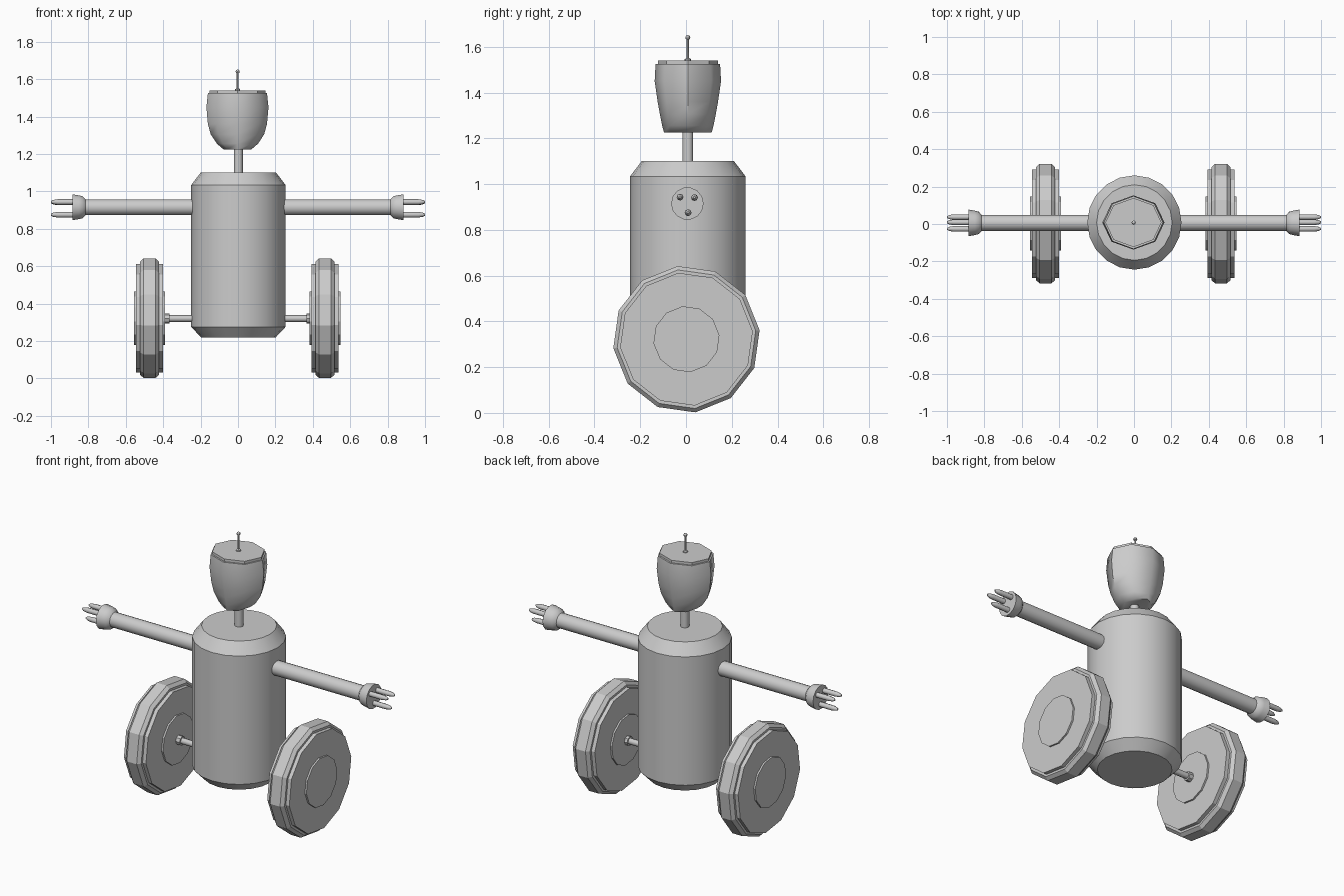
import bpy, bmesh, math
from mathutils import Vector

if "Cube" in bpy.data.objects:
    bpy.data.objects.remove(bpy.data.objects["Cube"])


def lathe(name, rings, sides, centre, axis="Z", phase=0.0, smooth=None):
    """Closed loft of rings (offset along axis, radius a, radius b)."""
    bm = bmesh.new()
    loops = []
    for ring in rings:
        h, ra = ring[0], ring[1]
        rb = ring[2] if len(ring) > 2 else ra
        loop = []
        for i in range(sides):
            t = phase + 2 * math.pi * i / sides
            a, b = ra * math.cos(t), rb * math.sin(t)
            p = Vector((a, b, h)) if axis == "Z" else Vector((h, a, b))
            loop.append(bm.verts.new(p + Vector(centre)))
        loops.append(loop)
    for lo, hi in zip(loops, loops[1:]):
        for i in range(sides):
            j = (i + 1) % sides
            bm.faces.new((lo[i], lo[j], hi[j], hi[i]))
    bm.faces.new(loops[0][::-1])
    bm.faces.new(loops[-1])
    bmesh.ops.recalc_face_normals(bm, faces=bm.faces)
    mesh = bpy.data.meshes.new(name)
    bm.to_mesh(mesh)
    bm.free()
    ob = bpy.data.objects.new(name, mesh)
    bpy.context.collection.objects.link(ob)
    if smooth:
        bpy.ops.object.select_all(action="DESELECT")
        ob.select_set(True)
        bpy.context.view_layer.objects.active = ob
        bpy.ops.object.shade_smooth_by_angle(angle=math.radians(smooth))
    return ob


CY = 0.008

# Barrel body with bevelled ends, and neck
lathe("body", [(0.22, 0.2), (0.275, 0.252), (1.034, 0.252), (1.10, 0.202)],
      20, (0.002, CY, 0), smooth=30)
lathe("neck", [(1.08, 0.024), (1.26, 0.024)], 10, (0.002, CY, 0), smooth=40)

# Head: wide crown narrowing to a chin, with a raised lid
lathe("head", [(1.225, 0.075, 0.104), (1.255, 0.11, 0.112), (1.305, 0.143, 0.122),
               (1.36, 0.158, 0.132), (1.45, 0.166, 0.145), (1.525, 0.158, 0.141)],
      8, (-0.003, CY, 0), smooth=50)
lathe("head_lid", [(1.51, 0.15, 0.131), (1.54, 0.15, 0.131)], 8, (-0.003, CY, 0))

# Antenna
lathe("antenna", [(1.53, 0.014), (1.546, 0.014), (1.55, 0.006), (1.632, 0.005),
                  (1.634, 0.009), (1.641, 0.011), (1.648, 0.008), (1.651, 0.003)],
      8, (-0.002, CY, 0), smooth=40)

# Axle through the body
lathe("axle", [(-0.41, 0.018), (0.40, 0.018)], 8, (0, 0.002, 0.32), "X", smooth=50)

for side, s in (("left", 1), ("right", -1)):
    # Arm with flared cuff
    lathe(side + "_arm", [(s * 0.2, 0.043), (s * 0.83, 0.043)],
          14, (0, 0.006, 0.915), "X", smooth=40)
    lathe(side + "_cuff", [(s * 0.815, 0.043), (s * 0.83, 0.06), (s * 0.85, 0.065),
                           (s * 0.885, 0.071)],
          14, (0, 0.006, 0.915), "X", smooth=35)
    # Three fingers
    for i, (y, z) in enumerate([(-0.026, 0.943), (0.037, 0.941), (0.009, 0.875)]):
        lathe(f"{side}_finger_{i + 1}",
              [(s * 0.87, 0.015), (s * 0.965, 0.015), (s * 0.988, 0.011), (s * 1.0, 0.005)],
              8, (0, y, z), "X", smooth=50)

    # Wheel: bevelled tyre, side discs and hub, all twelve-sided
    hub = (s * 0.469 - 0.004, 0.002, 0.322)
    lathe(side + "_wheel",
          [(-0.082, 0.145), (-0.072, 0.145), (-0.072, 0.292), (-0.05, 0.292), (-0.05, 0.305),
           (-0.032, 0.322), (0.032, 0.322), (0.05, 0.305), (0.05, 0.292), (0.072, 0.292),
           (0.072, 0.145), (0.082, 0.145)],
          12, hub, "X", math.radians(7))
    # Axle collar
    lathe(side + "_axle_collar", [(s * 0.365, 0.027), (s * 0.40, 0.027)],
          8, (0, 0.002, 0.32), "X")
